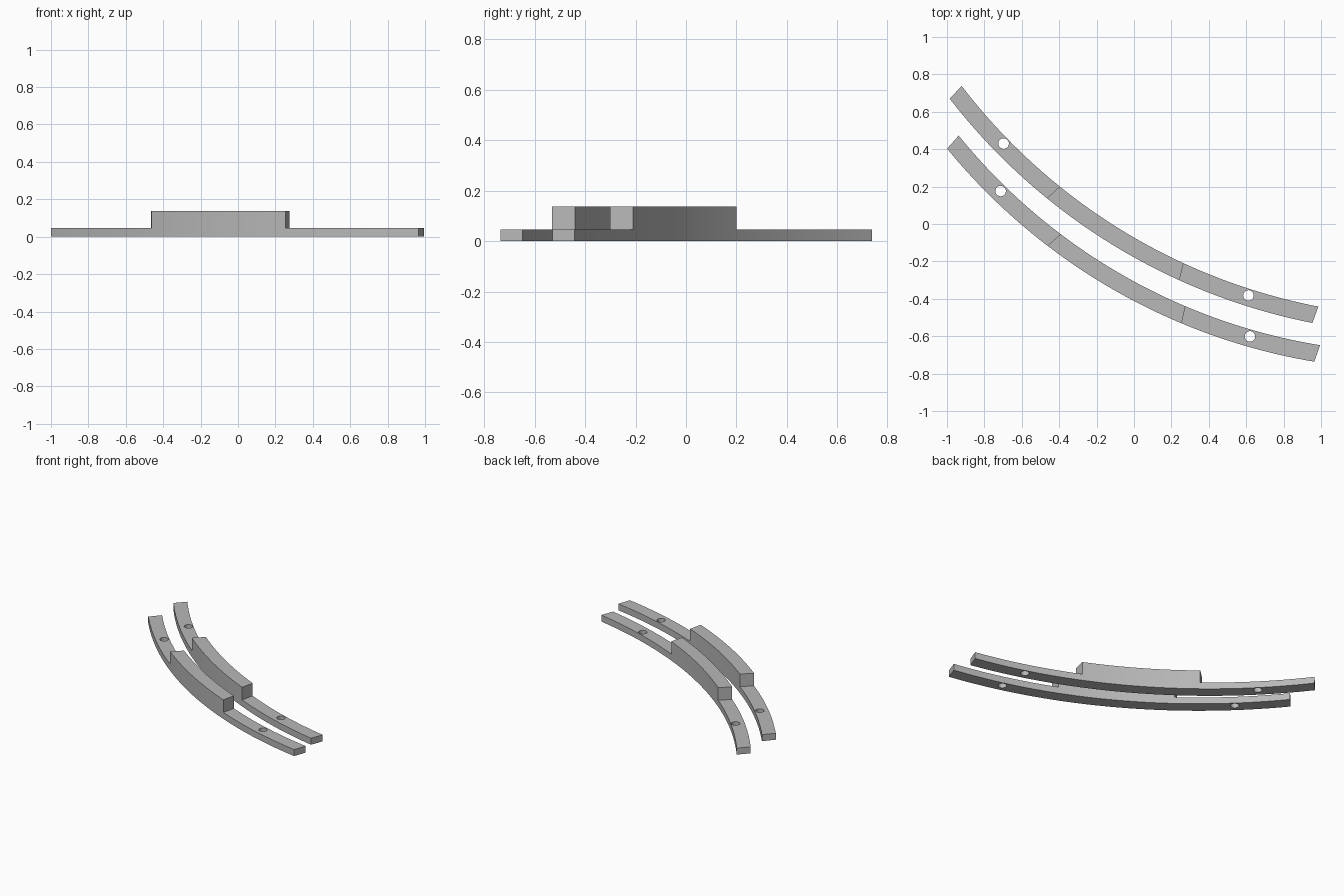
import bpy, bmesh, math
from mathutils import Vector

cube = bpy.data.objects.get("Cube")
if cube:
    bpy.data.objects.remove(cube, do_unlink=True)

BASE_H, BLOCK_H = 0.047, 0.138
WIDTH, HOLE_R, STEPS = 0.092, 0.028, 14

grey = bpy.data.materials.new("plain_grey")
grey.use_nodes = True
colour = (0.48, 0.48, 0.48, 1)
grey.diffuse_color = colour
grey.node_tree.nodes["Principled BSDF"].inputs["Base Color"].default_value = colour


def arc_points(centre, radius, marks):
    """Points on a circle running through the angles of all marks."""
    angles = [math.atan2(y - centre[1], x - centre[0]) for x, y in marks]
    stops = []
    for a, b in zip(angles, angles[1:]):
        stops += [a + (b - a) * i / STEPS for i in range(STEPS)]
    stops.append(angles[-1])
    return [Vector((centre[0] + radius * math.cos(a),
                    centre[1] + radius * math.sin(a), 0)) for a in stops]


def make_rail(name, centre, radius, outer_marks, inner_marks, holes):
    bm = bmesh.new()
    outer = arc_points(centre, radius, outer_marks)
    inner = arc_points(centre, radius - WIDTH, inner_marks)
    lift = Vector((0, 0, BASE_H))
    rings = [[bm.verts.new(p) for p in (o, i, i + lift, o + lift)]
             for o, i in zip(outer, inner)]

    # Low curved strip
    tops = []
    for a, b in zip(rings, rings[1:]):
        for k in range(4):
            n = (k + 1) % 4
            face = bm.faces.new((a[k], b[k], b[n], a[n]))
            if k == 2:
                tops.append(face)
    bm.faces.new(rings[0])
    bm.faces.new(rings[-1][::-1])

    # Raised middle block
    raised = bmesh.ops.extrude_face_region(bm, geom=tops[STEPS:2 * STEPS])
    bmesh.ops.delete(bm, geom=tops[STEPS:2 * STEPS], context='FACES')
    bmesh.ops.translate(
        bm, vec=(0, 0, BLOCK_H - BASE_H),
        verts=[g for g in raised["geom"] if isinstance(g, bmesh.types.BMVert)])
    bmesh.ops.recalc_face_normals(bm, faces=bm.faces)

    mesh = bpy.data.meshes.new(name)
    bm.to_mesh(mesh)
    bm.free()
    rail = bpy.data.objects.new(name, mesh)
    bpy.context.collection.objects.link(rail)
    mesh.materials.append(grey)

    # Screw holes through the low ends
    for x, y in holes:
        bpy.ops.mesh.primitive_cylinder_add(
            vertices=32, radius=HOLE_R, depth=0.3, location=(x, y, 0))
        cutter = bpy.context.object
        cutter.name = "hole_cutter"
        cutter.hide_render = True
        cutter.data.materials.append(grey)
        cut = rail.modifiers.new("screw_hole", 'BOOLEAN')
        cut.operation = 'DIFFERENCE'
        cut.solver = 'EXACT'
        cut.object = cutter
        bpy.context.view_layer.objects.active = rail
        bpy.ops.object.modifier_apply(modifier=cut.name)
        bpy.data.objects.remove(cutter, do_unlink=True)

    bpy.ops.object.select_all(action='DESELECT')
    rail.select_set(True)
    bpy.context.view_layer.objects.active = rail
    bpy.ops.object.shade_smooth_by_angle(angle=math.radians(30))


make_rail("front_rail", (1.50, 2.449), 3.23,
          [(-0.999, 0.403), (-0.462, -0.115), (0.254, -0.532), (0.964, -0.737)],
          [(-0.937, 0.473), (-0.395, -0.057), (0.275, -0.44), (0.995, -0.648)],
          [(-0.713, 0.176), (0.62, -0.601)])
make_rail("back_rail", (1.585, 2.659), 3.25,
          [(-0.985, 0.67), (-0.462, 0.142), (0.243, -0.302), (0.954, -0.529)],
          [(-0.919, 0.74), (-0.398, 0.2), (0.264, -0.211), (0.986, -0.441)],
          [(-0.697, 0.43), (0.612, -0.382)])
